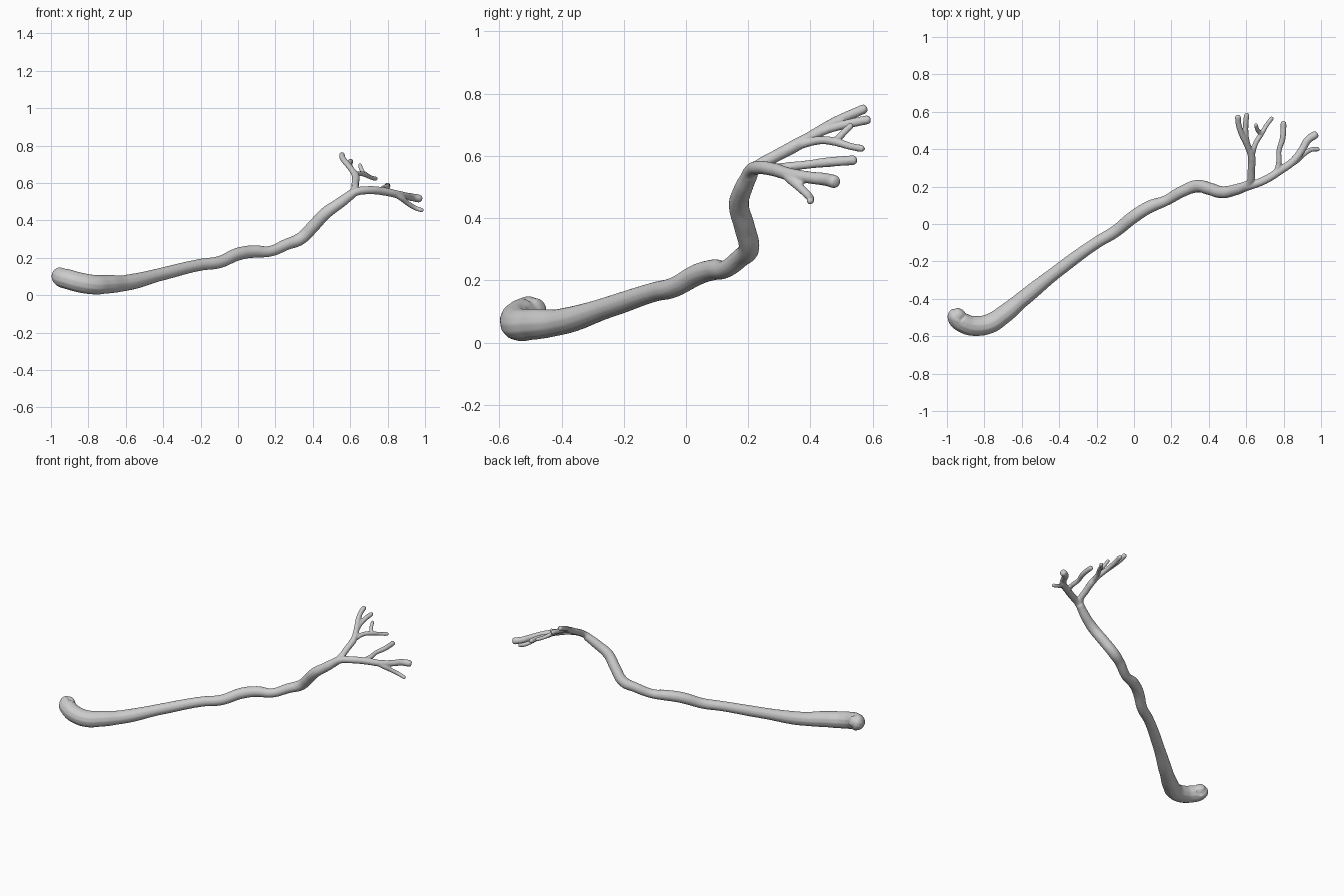
import bpy
from mathutils import Vector

# each limb: (x, y, z, radius) along its centreline
trunk = [(-.92, -.462, .117, .038), (-.945, -.495, .101, .053), (-.90, -.535, .083, .054),
         (-.84, -.545, .067, .054), (-.77, -.532, .057, .053), (-.70, -.487, .059, .05),
         (-.60, -.405, .066, .043), (-.40, -.245, .115, .035), (-.20, -.10, .163, .032),
         (-.10, -.04, .177, .033), (0, .04, .22, .035), (.08, .09, .234, .034),
         (.17, .125, .235, .029), (.26, .175, .272, .031), (.335, .202, .303, .034),
         (.405, .188, .372, .034), (.47, .17, .44, .033), (.54, .182, .49, .03),
         (.61, .207, .542, .026)]
upper = [(.59, .197, .527, .024), (.621, .225, .562, .02), (.627, .29, .60, .02),
         (.63, .35, .632, .021), (.618, .40, .662, .018)]
upper_left = [(.63, .36, .638, .017), (.60, .43, .682, .016), (.572, .49, .715, .016),
              (.558, .54, .737, .016), (.555, .582, .755, .016)]
upper_middle = [(.625, .38, .65, .015), (.603, .45, .683, .014), (.597, .53, .705, .015),
                (.604, .594, .718, .015)]
upper_right = [(.63, .36, .635, .015), (.65, .43, .65, .014), (.68, .48, .645, .014),
               (.71, .53, .63, .012), (.742, .572, .622, .012)]
upper_twig = [(.68, .48, .645, .012), (.662, .50, .668, .012), (.65, .535, .702, .011)]
side = [(.58, .194, .52, .025), (.63, .208, .552, .022), (.70, .235, .562, .022),
        (.78, .285, .555, .022), (.85, .335, .54, .021), (.90, .40, .53, .02),
        (.93, .45, .524, .021), (.98, .485, .515, .022)]
side_back = [(.76, .27, .558, .016), (.775, .33, .565, .015), (.775, .39, .572, .014),
             (.795, .46, .58, .016), (.80, .55, .587, .016)]
side_low = [(.83, .315, .545, .016), (.87, .34, .522, .016), (.91, .375, .49, .014),
            (.95, .398, .466, .013), (.992, .40, .452, .012)]


def rounded_end(pts):
    """Replace the last point by a few shrinking rings so the tip is rounded."""
    p, q = Vector(pts[-1][:3]), Vector(pts[-2][:3])
    r = pts[-1][3]
    d = (p - q).normalized()
    tip = [tuple(p - d * r * k) + (r * s,) for k, s in ((.65, 1), (.2, .8), (0, .4))]
    return pts[:-1] + tip


curve = bpy.data.curves.new("branch", 'CURVE')
curve.dimensions = '3D'
curve.bevel_depth = 1.0
curve.bevel_resolution = 4
curve.resolution_u = 8
curve.use_fill_caps = True


def limb(pts):
    s = curve.splines.new('BEZIER')
    s.radius_interpolation = 'EASE'
    s.bezier_points.add(len(pts) - 1)
    for b, (x, y, z, r) in zip(s.bezier_points, pts):
        b.co = (x, y, z)
        b.radius = r
        b.handle_left_type = b.handle_right_type = 'AUTO'


# trunk: rounded at the hooked foot
limb(rounded_end(trunk[::-1]))
# forks and twigs
for pts in (upper, upper_left, upper_middle, upper_right, upper_twig,
            side, side_back, side_low):
    limb(rounded_end(pts))

branch = bpy.data.objects.new("branch", curve)
bpy.context.collection.objects.link(branch)
bpy.context.view_layer.objects.active = branch
branch.select_set(True)
bpy.ops.object.convert(target='MESH')
branch = bpy.context.object

# fuse limbs into one skin and soften the joints
weld = branch.modifiers.new("weld", 'WELD')
weld.merge_threshold = 0.0002
fuse = branch.modifiers.new("fuse", 'REMESH')
fuse.mode = 'VOXEL'
fuse.voxel_size = 0.005
fuse.use_smooth_shade = True
soft = branch.modifiers.new("soften", 'SMOOTH')
soft.factor = 0.5
soft.iterations = 5
for m in ("weld", "fuse", "soften"):
    bpy.ops.object.modifier_apply(modifier=m)
bpy.ops.object.shade_smooth()
branch.name = "branch"
